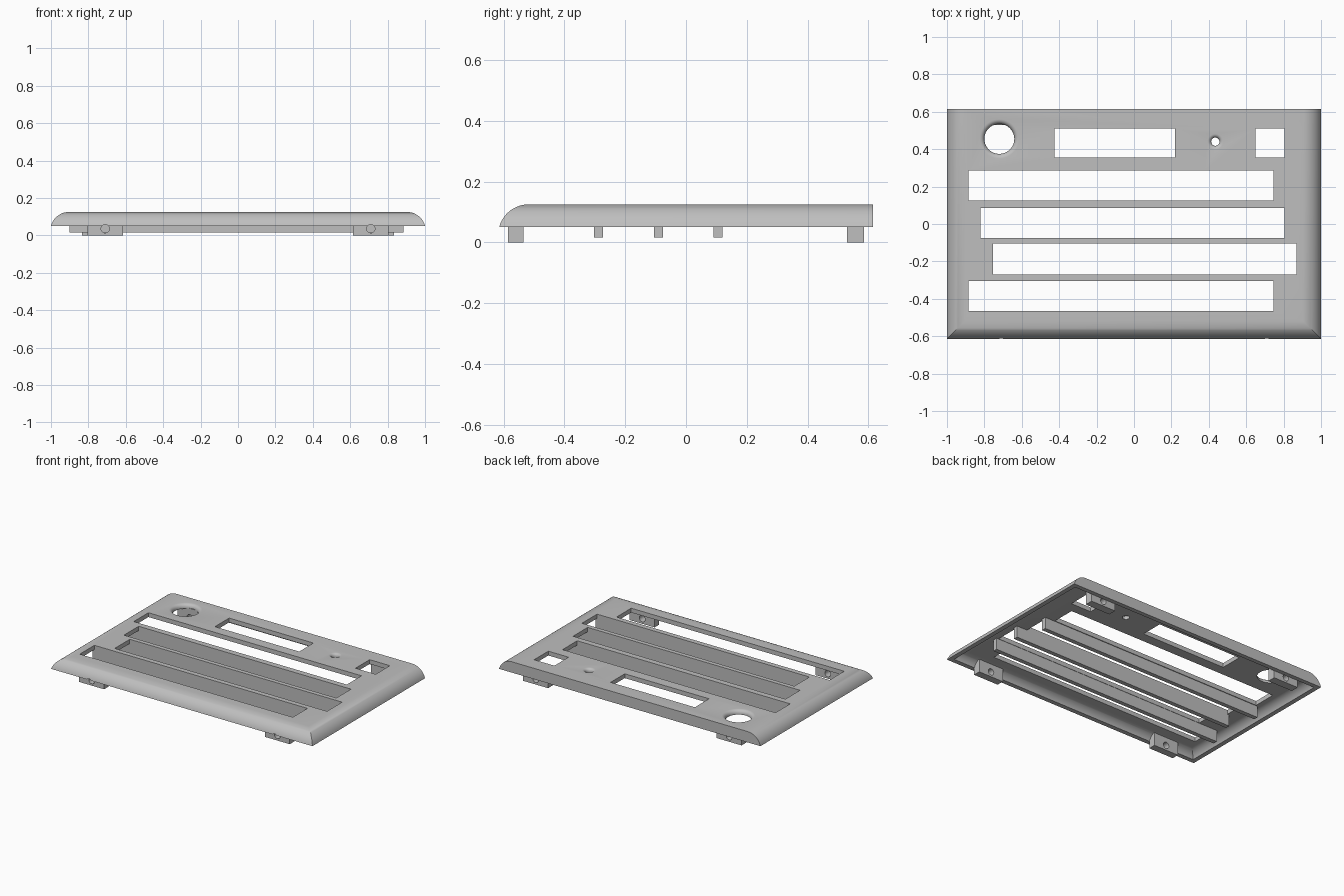
import bpy, bmesh, math
from mathutils import Matrix, Vector

if "Cube" in bpy.data.objects:
    bpy.data.objects.remove(bpy.data.objects["Cube"])

HX, HY = 1.0, 0.615            # half width and half depth
RIM, TOP, WALL = 0.05, 0.125, 0.03
RADIUS = 0.1                   # edge rounding
CENTRE_Z = TOP - RADIUS
REACH = math.sqrt(RADIUS ** 2 - (RIM - CENTRE_Z) ** 2)

grey = bpy.data.materials.new("light grey plastic")
grey.use_nodes = True
colour = (0.52, 0.52, 0.52, 1)
grey.diffuse_color = colour
grey.node_tree.nodes["Principled BSDF"].inputs["Base Color"].default_value = colour


def make_object(name, bm):
    bmesh.ops.recalc_face_normals(bm, faces=bm.faces)
    mesh = bpy.data.meshes.new(name)
    bm.to_mesh(mesh)
    bm.free()
    mesh.materials.append(grey)
    obj = bpy.data.objects.new(name, mesh)
    bpy.context.collection.objects.link(obj)
    return obj


def add_box(bm, x0, x1, y0, y1, z0, z1):
    size = Vector((x1 - x0, y1 - y0, z1 - z0))
    mid = Vector((x0 + x1, y0 + y1, z0 + z1)) / 2
    bmesh.ops.create_cube(bm, size=1, matrix=Matrix.Translation(mid) @ Matrix.Diagonal(size.to_4d()))


def join_rings(bm, rings):
    for a, b in zip(rings, rings[1:]):
        n = len(a)
        for i in range(n):
            bm.faces.new((a[i], a[(i + 1) % n], b[(i + 1) % n], b[i]))
    bm.faces.new(rings[0])
    bm.faces.new(rings[-1])


def add_flared_hole(bm, x, y, r, flare, sides=48):
    # Straight bore that opens into a rounded lip at the top
    arc = [math.radians(a) for a in range(0, 91, 15)]
    profile = [(r, RIM)]
    profile += [(r + flare * (1 - math.cos(a)), TOP - flare * (1 - math.sin(a))) for a in arc]
    profile.append((r + flare, TOP + 0.05))
    turns = [2 * math.pi * i / sides for i in range(sides)]
    join_rings(bm, [[bm.verts.new((x + q * math.cos(t), y + q * math.sin(t), z)) for t in turns]
                    for q, z in profile])


def cut(obj, bm):
    cutter = make_object("cutter", bm)
    cutter.hide_render = True
    mod = obj.modifiers.new("cut", 'BOOLEAN')
    mod.operation, mod.solver, mod.object = 'DIFFERENCE', 'EXACT', cutter
    bpy.context.view_layer.update()
    result = bpy.data.meshes.new_from_object(obj.evaluated_get(bpy.context.evaluated_depsgraph_get()))
    obj.modifiers.clear()
    obj.data = result
    bpy.data.objects.remove(cutter)


def smooth(obj):
    bpy.ops.object.select_all(action='DESELECT')
    obj.select_set(True)
    bpy.context.view_layer.objects.active = obj
    bpy.ops.object.shade_smooth_by_angle(angle=math.radians(30))


# Hollow cover: rounded front and sides, flat back
def arc_rings(bm, radius, back, steps=10):
    start = math.asin((RIM - CENTRE_Z) / radius)
    rings = []
    for i in range(steps + 1):
        a = start + (math.pi / 2 - start) * i / steps
        inset = REACH - radius * math.cos(a)
        z = CENTRE_Z + radius * math.sin(a)
        x, front = HX - inset, inset - HY
        rings.append([bm.verts.new(p) for p in
                      ((-x, front, z), (x, front, z), (x, back, z), (-x, back, z))])
    return rings


bm = bmesh.new()
outer = arc_rings(bm, RADIUS, HY)
inner = arc_rings(bm, RADIUS - WALL, HY - WALL)
join_rings(bm, outer[::-1] + inner)
cover = make_object("cover", bm)

# Openings: four staggered slots, two windows, two flared round holes
slots = [(-0.885, 0.745, 0.125, 0.285), (-0.82, 0.805, -0.075, 0.085),
         (-0.755, 0.87, -0.27, -0.105), (-0.885, 0.745, -0.465, -0.305)]
windows = [(-0.425, 0.22, 0.355, 0.51), (0.65, 0.805, 0.355, 0.51)]
bm = bmesh.new()
for opening in slots + windows:
    add_box(bm, *opening, RIM, TOP + 0.1)
add_flared_hole(bm, -0.72, 0.455, 0.08, 0.025)
add_flared_hole(bm, 0.435, 0.44, 0.022, 0.02)
cut(cover, bm)

# Ribs hanging between neighbouring slots
for i, (a, b) in enumerate(zip(slots, slots[1:])):
    y = (a[2] + b[3]) / 2
    bm = bmesh.new()
    add_box(bm, min(a[0], b[0]) - 0.015, max(a[1], b[1]) + 0.015,
            y - 0.015, y + 0.015, 0.016, TOP - 0.01)
    make_object(f"rib_{i + 1}", bm)


# Mounting clips with a cross hole, which also nicks the front lip
def pin_holes(x, y):
    bm = bmesh.new()
    for side in (-1, 1):
        place = Matrix.Translation((side * x, y, 0.035)) @ Matrix.Rotation(math.pi / 2, 4, 'X')
        bmesh.ops.create_cone(bm, cap_ends=True, segments=32, radius1=0.022, radius2=0.022,
                              depth=0.14, matrix=place)
    return bm


for place, x0, x1, y0, y1, top in (("front", 0.615, 0.805, -0.585, -0.535, 0.09),
                                   ("back", 0.645, 0.835, 0.53, 0.586, 0.1)):
    x, y = (x0 + x1) / 2, (y0 + y1) / 2
    for side, label in ((1, "left"), (-1, "right")):
        bm = bmesh.new()
        add_box(bm, min(side * x0, side * x1), max(side * x0, side * x1), y0, y1, 0, top)
        clip = make_object(f"{place}_{label}_clip", bm)
        cut(clip, pin_holes(x, y))
        smooth(clip)
    if place == "front":
        cut(cover, pin_holes(x, y))

smooth(cover)
